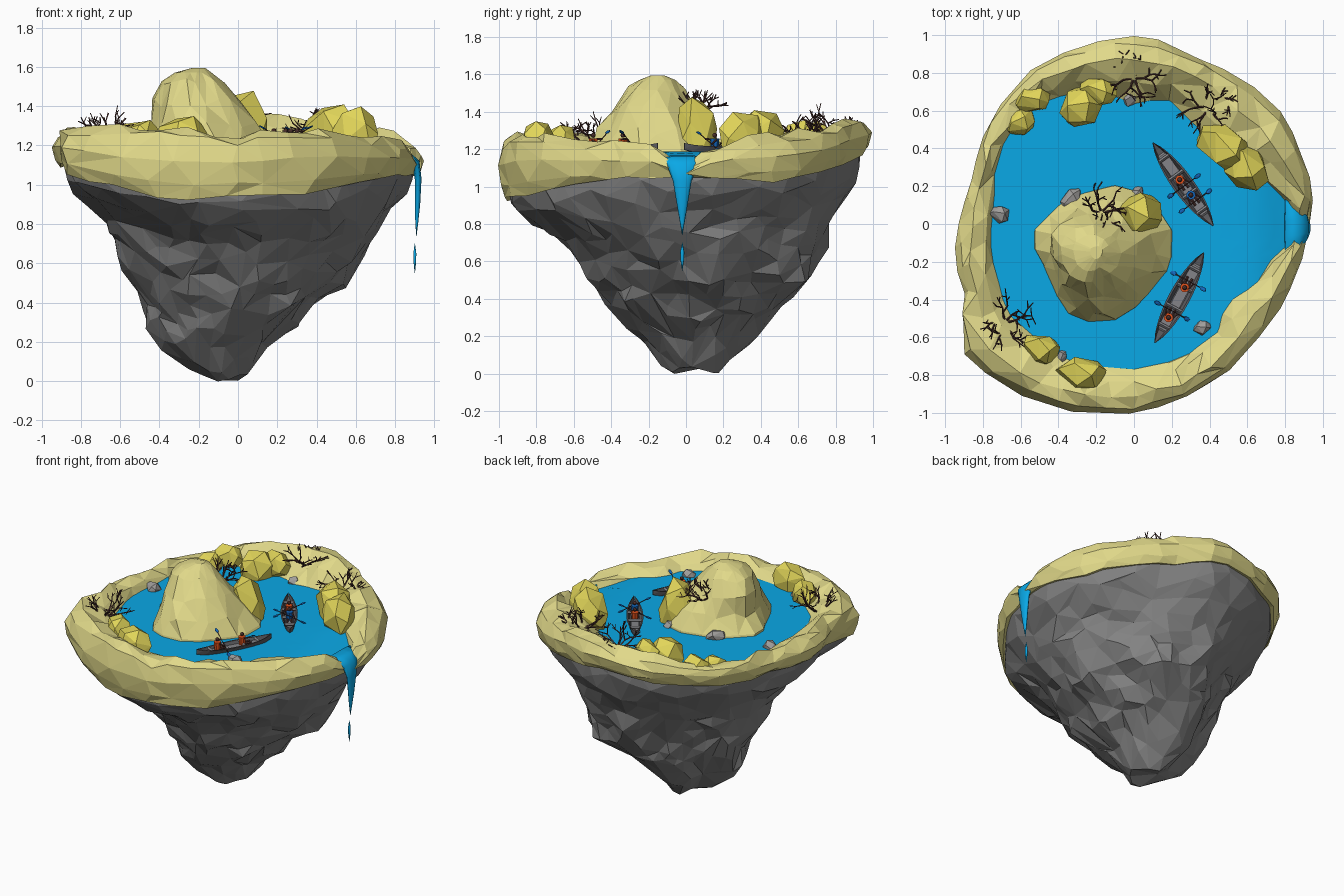
import bpy, bmesh, math, random
from mathutils import Vector, Matrix, noise

if "Cube" in bpy.data.objects:
    bpy.data.objects.remove(bpy.data.objects["Cube"])

random.seed(7)
WATER_Z = 1.187


def material(name, r, g, b):
    lin = lambda c: ((c / 255 + 0.055) / 1.055) ** 2.4
    m = bpy.data.materials.new(name)
    m.diffuse_color = (lin(r), lin(g), lin(b), 1)
    m.use_nodes = True
    m.node_tree.nodes["Principled BSDF"].inputs["Base Color"].default_value = m.diffuse_color
    return m


SAND = material("sand", 225, 217, 138)
YELLOW = material("yellow rock", 226, 214, 90)
ROCK = material("dark grey rock", 130, 130, 130)
STONE = material("light grey stone", 160, 158, 156)
WATER = material("water blue", 10, 168, 230)
BRANCH = material("branch brown", 84, 54, 50)
HULL = material("hull dark grey", 92, 92, 96)
TRIM = material("trim grey", 132, 132, 136)
ORANGE = material("vest orange", 226, 82, 28)
BLUE = material("paddle blue", 20, 104, 190)


def finish(name, bm, mat, smooth=False, matrix=None):
    bmesh.ops.recalc_face_normals(bm, faces=bm.faces[:])
    me = bpy.data.meshes.new(name)
    for f in bm.faces:
        f.smooth = smooth
    bm.to_mesh(me)
    bm.free()
    me.materials.append(mat)
    ob = bpy.data.objects.new(name, me)
    bpy.context.collection.objects.link(ob)
    if matrix:
        ob.matrix_world = matrix
    return ob


def loft(name, rings, mat, start=True, end=True, smooth=False, tri=True, matrix=None):
    bm = bmesh.new()
    vs = [[bm.verts.new(p) for p in r] for r in rings]
    for a, b in zip(vs, vs[1:]):
        for i in range(len(a)):
            j = (i + 1) % len(a)
            bm.faces.new((a[i], a[j], b[j], b[i]))
    if start:
        bm.faces.new(vs[0])
    if end:
        bm.faces.new(vs[-1])
    if tri:
        bmesh.ops.triangulate(bm, faces=bm.faces[:])
    return finish(name, bm, mat, smooth, matrix)


def tube(bm, p, q, r1, r2, seg=5):
    p, q = Vector(p), Vector(q)
    rot = (q - p).to_track_quat('Z', 'Y').to_matrix().to_4x4()
    bmesh.ops.create_cone(bm, cap_ends=True, segments=seg, radius1=r1, radius2=r2,
                          depth=(q - p).length, matrix=Matrix.Translation((p + q) / 2) @ rot)


def lookup(table, x, period=None):
    t = list(table)
    if period:
        x %= period
        t = [(t[-1][0] - period, t[-1][1])] + t + [(t[0][0] + period, t[0][1])]
    for (a, u), (b, v) in zip(t, t[1:]):
        if x <= b:
            return u + (v - u) * max(0, x - a) / (b - a)
    return t[-1][1]


def smooth01(t):
    t = min(1, max(0, t))
    return t * t * (3 - 2 * t)


# outlines by angle in degrees
OUT = [(0, .935), (11, .97), (21, .96), (38, .98), (68, .94), (86, 1.0), (101, .985), (124, .98), (148, .93),
       (166, .89), (192, .97), (205, .97), (216, 1.14), (228, 1.11), (242, 1.07), (254, 1.04), (294, .94), (321, .89),
       (350, .91)]
INN = [(0, .86), (8, .85), (18, .76), (32, .64), (45, .57), (55, .61), (74, .69), (90, .65), (123, .80), (143, .82),
       (156, .79), (178, .74), (202, .79), (222, .81), (242, .80), (270, .77), (288, .76), (307, .72), (319, .65),
       (345, .77), (352, .85)]
CREST = [(0, 1.09), (8, 1.19), (15, 1.23), (25, 1.27), (60, 1.32), (80, 1.37), (95, 1.36), (135, 1.27), (180, 1.26),
         (215, 1.30), (245, 1.29), (270, 1.25), (300, 1.28), (330, 1.23), (345, 1.21), (352, 1.185)]
LOW = [(0, 1.05), (30, 1.03), (60, 1.1), (90, 1.19), (135, 1.12), (180, 1.09), (200, 1.1), (225, 1.02), (250, .92),
       (270, .94), (300, .97), (330, 1.04)]
polar = lambda a, r, z: Vector((r * math.cos(math.radians(a)), r * math.sin(math.radians(a)), z))

# tapering rock underside: extents at each height, blended into the island outline
XMIN = [(0, -.17), (.2, -.42), (.35, -.49), (.5, -.56), (.65, -.61), (.8, -.68), (.95, -.8), (1.2, -.93)]
XMAX = [(0, .04), (.2, .17), (.35, .34), (.5, .52), (.65, .63), (.8, .73), (.95, .82), (1.2, .93)]
YMIN = [(0, -.08), (.2, -.28), (.35, -.42), (.5, -.5), (.65, -.61), (.8, -.76), (.95, -.92), (1.2, -.96)]
YMAX = [(0, .18), (.2, .36), (.35, .55), (.5, .65), (.65, .72), (.8, .78), (.95, .84), (1.2, .95)]
rings = []
for k in range(19):
    t, ring = k / 18, []
    for i in range(60):
        a = i * 6
        top = lookup(LOW, a, 360) + .04
        z = top * t
        x0, x1, y0, y1 = (lookup(T, z) for T in (XMIN, XMAX, YMIN, YMAX))
        c, s = math.cos(math.radians(a)), math.sin(math.radians(a))
        pinch = 1 - .06 * math.sin(2 * math.radians(a)) ** 2
        pinch -= .27 * math.exp(-((a - 135) / 30) ** 2) * (1 - smooth01((z - .3) / .6))
        pinch += .12 * math.exp(-((a - 55) / 18) ** 2 - ((z - .5) / .1) ** 2)
        p = Vector(((x0 + x1) / 2 + (x1 - x0) / 2 * c * pinch, (y0 + y1) / 2 + (y1 - y0) / 2 * s * pinch, z))
        p = p.lerp(polar(a, lookup(OUT, a, 360) * .94, z), smooth01((t - .72) / .28))
        n = noise.noise(p * 4) * .05 + noise.noise(p * 9) * .045
        p += Vector((c, s, 0)) * n * (1 - t ** 4) * min(1, .2 + t * 3)
        if 0 < k < 18:
            p.z += noise.noise(p * 7 + Vector((5, 0, 0))) * .035
        elif k == 0:
            p.z = .035 * (.5 + .5 * math.cos(math.radians(2 * a + 40)))
        ring.append(p)
    rings.append(ring)
rock = loft("rock_underside", rings, ROCK, end=False)
dec = rock.modifiers.new("facets", 'DECIMATE')
dec.ratio = .3

# sand rim
cols = []
for i in range(48):
    a = i * 7.5
    ri, ro, cr, lo = (lookup(T, a, 360) for T in (INN, OUT, CREST, LOW))
    d, base = ro - ri, min(1.185, cr)
    prof = [(ri - .07, 1.05), (ri, base), (ri + .3 * d, base + .55 * (cr - base)), (ri + .66 * d, cr),
            (ri + .92 * d, cr - .035), (ro, lo + .55 * (cr - lo)), (ro * .99, lo + .22 * (cr - lo)),
            (ro * .965, lo), (ro * .82, lo + .04)]
    amp = [0, .012, .022, .024, .02, .006, .014, .012, 0]
    near = a < 12 or a > 348
    cols.append([polar(a + random.uniform(-2.5, 2.5) * (m > .013), r - random.uniform(0, m),
                       z + random.uniform(-m, m) * (not near)) for (r, z), m in zip(prof, amp)])
rim = loft("sand_rim", [list(r) for r in zip(*cols)], SAND, False, False)
rim.modifiers.new("facets", 'DECIMATE').ratio = .75

# lake surface, dipping towards the spout
rings = []
for f in (.1, .5, .65, .75, .83, .9, .95, 1):
    ring = []
    for i in range(72):
        p = polar(i * 5, (lookup(INN, i * 5, 360) + .04) * f, 0)
        p.z = WATER_Z - .075 * smooth01((p.x - .6) / .3)
        ring.append(p)
    rings.append(ring)
loft("lake", rings, WATER, True, False, smooth=True, tri=False)


# waterfall and falling drop
def stream(name, stations):
    rs = []
    for x, z, w, th, tilt in stations:
        n = Vector((math.sin(tilt), 0, math.cos(tilt))) * th
        rs.append([Vector((x, -.02 + w * math.cos(q), z)) + n * math.sin(q)
                   for q in (j * math.pi / 5 for j in range(10))])
    loft(name, rs, WATER, smooth=True)


stream("waterfall", [(.80, 1.155, .15, .012, .2), (.87, 1.145, .12, .02, .5), (.905, 1.11, .08, .022, 1.1),
                     (.917, 1.03, .05, .018, 1.5), (.914, .9, .028, .014, 1.57), (.91, .81, .013, .008, 1.57),
                     (.908, .74, .001, .001, 1.57)])
stream("water_drop", [(.9, .70, .001, .001, 1.57), (.9, .65, .011, .008, 1.57), (.9, .61, .01, .007, 1.57),
                      (.9, .55, .001, .001, 1.57)])

# central hill
HILL = [(5, .39), (31, .39), (67, .37), (111, .33), (146, .36), (164, .37), (200, .33), (260, .36), (315, .35)]
rings = []
for z, s, cx, cy in ((1.1, 1.05, -.17, -.15), (1.2, .98, -.17, -.15), (1.3, .78, -.185, -.16), (1.42, .61, -.22, -.165),
                     (1.52, .43, -.24, -.155), (1.57, .26, -.23, -.15), (1.595, .09, -.2, -.15)):
    ring = []
    for i in range(18):
        a = i * 20 + random.uniform(-7, 7)
        p = polar(a, lookup(HILL, a, 360) * s, z)
        ridge = 1 + .12 * noise.noise(p * 5) + random.uniform(-.045, .045) * (z > 1.25)
        p = Vector((p.x * ridge, p.y * ridge * (1.06 if z > 1.25 else 1), z))
        p += Vector((cx, cy, random.uniform(-.025, .025) if 1.25 < z < 1.55 else 0))
        ring.append(p)
    rings.append(ring)
loft("hill", rings, SAND)


# faceted boulders and stones: hulls of scattered points
def boulder(name, x, y, z0, z1, hx, hy, rot, mat, n=18):
    bm = bmesh.new()
    for i in range(n):
        h = 1 - 2 * (i + .5) / n
        q, r = i * 2.39996 + random.uniform(-.4, .4), math.sqrt(1 - h * h) ** .8
        bm.verts.new((hx * r * math.cos(q), hy * r * math.sin(q), (z1 - z0) / 2 * h * 1.05))
    out = bmesh.ops.convex_hull(bm, input=bm.verts[:])
    bmesh.ops.delete(bm, geom=[v for v in out["geom_interior"] if isinstance(v, bmesh.types.BMVert)], context='VERTS')
    finish(name, bm, mat, matrix=Matrix.Translation((x, y, (z0 + z1) / 2)) @ Matrix.Rotation(math.radians(rot), 4, 'Z'))


for b in ((.03, .05, 1.0, 1.48, .13, .12, 0), (.48, .40, 1.1, 1.41, .17, .12, -35), (.59, .30, 1.1, 1.40, .15, .11, -50),
          (-.28, .62, 1.1, 1.36, .12, .11, 20), (-.19, .70, 1.15, 1.35, .11, .08, 0), (-.54, .66, 1.12, 1.32, .1, .08, 10),
          (-.60, .54, 1.12, 1.29, .09, .07, 40), (-.49, -.66, 1.12, 1.33, .11, .08, -25),
          (-.28, -.79, 1.12, 1.35, .14, .09, -5)):
    boulder("yellow_boulder", *b, YELLOW)
for x, y, s in ((-.33, .13, .07), (-.71, .05, .06), (.36, -.55, .05), (.02, .16, .045), (-.02, .66, .045), (-.38, -.7, .035)):
    boulder("grey_stone", x, y, 1.15, 1.2 + s * .6, s, s * .8, random.uniform(0, 90), STONE, 14)


# dead bushes
def grow(bm, p, d, length, rad, depth):
    q = p + d * length
    tube(bm, p, q, rad, rad * .8, 4)
    if depth:
        for k in range(2):
            side = Vector((random.uniform(-1, 1), random.uniform(-1, 1), random.uniform(-.4, .7)))
            grow(bm, q, (d + side).normalized(), length * random.uniform(.75, 1.05), rad * .8, depth - 1)


for x, y, z, s in ((-.17, .06, 1.42, .047), (0, .77, 1.31, .05), (.4, .62, 1.27, .05), (-.68, -.52, 1.25, .053)):
    bm = bmesh.new()
    for k in range(6):
        d = polar(k * 60 + random.uniform(-20, 20), 1, random.uniform(.3, .9)).normalized()
        grow(bm, polar(k * 60, .012, z - .03) + Vector((x, y, 0)), d, s, .0065, 3)
    finish("dead_bush", bm, BRANCH)


# canoes with two paddlers each
def canoe(x, y, rot, seats):
    M = Matrix.Translation((x, y, WATER_Z)) @ Matrix.Rotation(math.radians(rot), 4, 'Z')
    rs = []
    for k in range(13):
        t = -1 + k / 6
        w = .056 * max(.04, (1 - t * t) ** .75)
        g, b, X = .028 + .018 * t ** 4, -.01 + .02 * t ** 6, t * .272
        rs.append([(X, -w, g), (X, -w * .7, b + .004), (X, 0, b), (X, w * .7, b + .004), (X, w, g),
                   (X, w * .82, g), (X, w * .55, b + .012), (X, -w * .55, b + .012), (X, -w * .82, g)])
    loft("canoe_hull", rs, HULL, matrix=M)
    bm = bmesh.new()
    for X in (-.17, -.06, .06, .17):
        wy = .047 * (1 - (X / .272) ** 2) ** .75
        tube(bm, (X, -wy, .024), (X, wy, .024), .01, .01, 4)
    finish("canoe_seats", bm, TRIM, matrix=M)
    loft("canoe_floor", [[(sx * t, sy * w, z) for sx, sy in ((1, 1), (1, -1), (-1, -1), (-1, 1))]
                         for t, w, z in ((.2, .018, .005), (.19, .026, .012))], TRIM, matrix=M)
    for X, shirt, tilt in seats:
        bm = bmesh.new()
        tube(bm, (X, 0, .015), (X, 0, .07), .021, .025, 8)
        finish("paddler_vest", bm, shirt, matrix=M)
        bm = bmesh.new()
        bmesh.ops.create_icosphere(bm, subdivisions=2, radius=.013, matrix=Matrix.Translation((X, 0, .087)))
        for s in (-1, 1):
            tube(bm, (X, s * .018, .065), (X + .04, s * .032, .055 + s * tilt * .3), .006, .005)
            tube(bm, (X, s * .01, .02), (X + .06, s * .014, .022), .009, .007)
        tube(bm, (X + .04, -.08, .055 - tilt), (X + .04, .08, .055 + tilt), .003, .003)
        finish("paddler_body_and_shaft", bm, BRANCH, matrix=M)
        bm = bmesh.new()
        for s in (-1, 1):
            c = Matrix.Translation((X + .04, s * .088, .055 + s * tilt * 1.1)) @ Matrix.Rotation(tilt * 10, 4, 'X')
            bmesh.ops.create_icosphere(bm, subdivisions=1, radius=1, matrix=c @ Matrix.Diagonal((.013, .024, .005, 1)))
        finish("paddle_blades", bm, BLUE, matrix=M)


canoe(.26, .21, -54, ((-.03, ORANGE, .04), (.07, BLUE, -.04)))
canoe(.24, -.39, 61.6, ((-.12, ORANGE, .045), (.06, ORANGE, -.045)))
